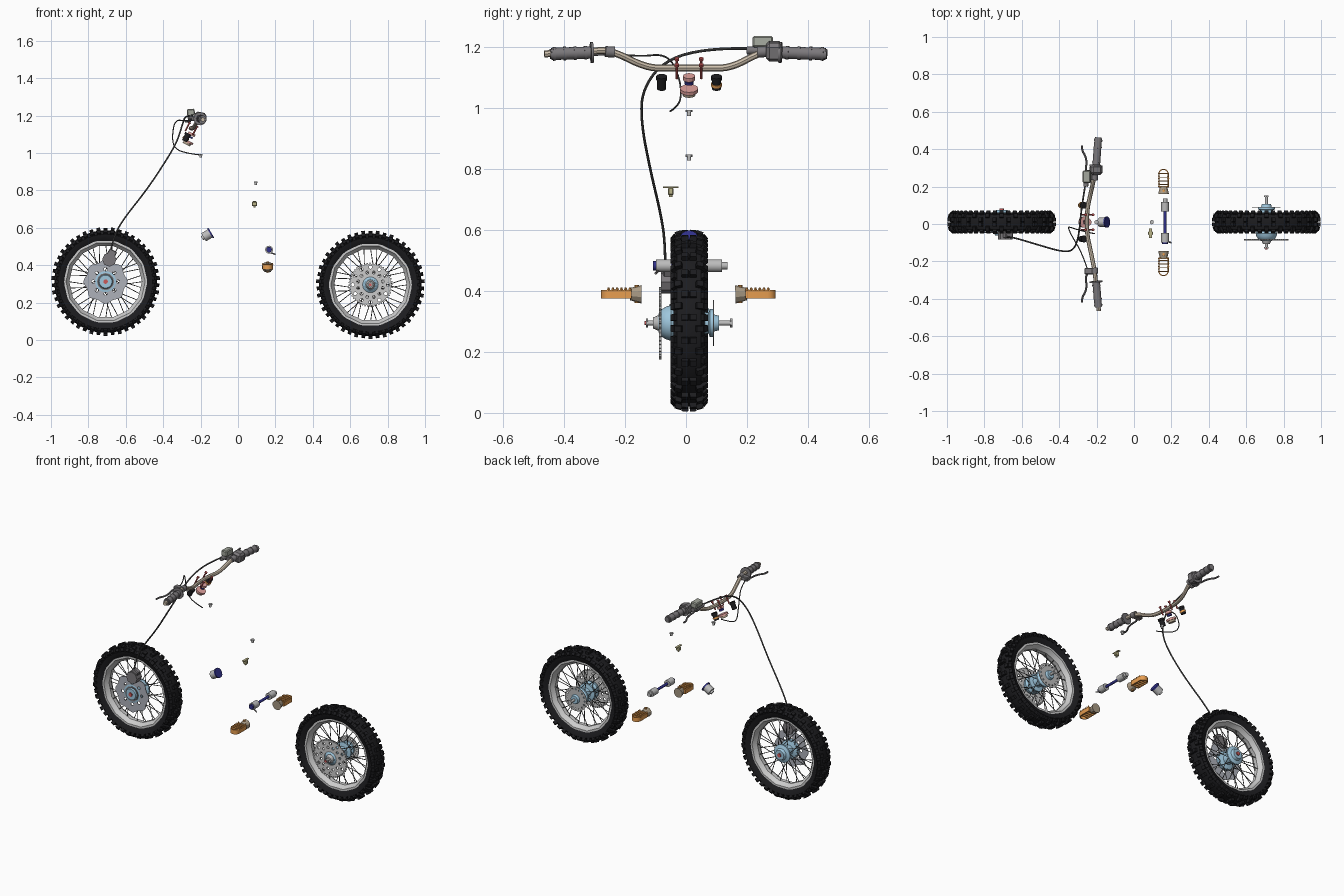
import bpy, bmesh, math
from math import sin, cos, pi
from mathutils import Vector, Matrix

if "Cube" in bpy.data.objects:
    bpy.data.objects.remove(bpy.data.objects["Cube"])

COL = dict(black=(.012, .012, .014), rim=(.68, .68, .68), steel=(.5, .5, .5), blue=(.35, .58, .74),
           red=(.6, .1, .1), pink=(.75, .36, .34), orange=(.8, .34, .08), tan=(.62, .53, .42),
           dark=(.2, .19, .2), olive=(.36, .38, .33), navy=(.03, .03, .25), brass=(.5, .46, .25),
           brown=(.4, .33, .24), plate=(.42, .44, .49), wire=(.1, .1, .1))
MATS = {}


def finish(name, mesh, mat):
    if mat not in MATS:
        MATS[mat] = bpy.data.materials.new(mat)
        MATS[mat].diffuse_color = (*COL[mat], 1)
    mesh.materials.clear()
    mesh.materials.append(MATS[mat])
    ob = bpy.data.objects.new(name, mesh)
    bpy.context.collection.objects.link(ob)
    return ob


def from_bm(name, bm, mat):
    bmesh.ops.recalc_face_normals(bm, faces=bm.faces)
    me = bpy.data.meshes.new(name)
    bm.to_mesh(me)
    bm.free()
    return finish(name, me, mat)


def add_cyl(bm, a, b, r0, r1=None, seg=16):
    a, b = Vector(a), Vector(b)
    m = Matrix.Translation((a + b) / 2) @ (b - a).to_track_quat('Z', 'Y').to_matrix().to_4x4()
    bmesh.ops.create_cone(bm, cap_ends=True, segments=seg, radius1=r0,
                          radius2=r0 if r1 is None else r1, depth=(b - a).length, matrix=m)


def cyl(name, a, b, r0, mat, r1=None, seg=16):
    bm = bmesh.new()
    add_cyl(bm, a, b, r0, r1, seg)
    return from_bm(name, bm, mat)


def box(name, c, size, mat, rot=0, bevel=.004):
    bm = bmesh.new()
    bmesh.ops.create_cube(bm, size=1, matrix=Matrix.Translation(c) @ Matrix.Rotation(rot, 4, 'Y') @ Matrix.Diagonal((*size, 1)))
    bmesh.ops.bevel(bm, geom=bm.edges[:], offset=bevel, segments=1, affect='EDGES')
    return from_bm(name, bm, mat)


def lathe(name, c, profile, mat, seg=32, closed=False):
    # profile of (y, radius) spun round the y axis through c
    bm = bmesh.new()
    rings = [[bm.verts.new((c[0] + r * cos(2 * pi * i / seg), c[1] + y, c[2] + r * sin(2 * pi * i / seg)))
              for i in range(seg)] for y, r in profile]
    for a, b in zip(rings, rings[1:] + (rings[:1] if closed else [])):
        for i in range(seg):
            j = (i + 1) % seg
            bm.faces.new((a[i], a[j], b[j], b[i]))
    if not closed:
        bm.faces.new(rings[0])
        bm.faces.new(rings[-1])
    return from_bm(name, bm, mat)


def curve_mesh(name, splines, mat, matrix=None, dim='3D', smooth=False, cyclic=False, **kw):
    cu = bpy.data.curves.new(name, 'CURVE')
    cu.dimensions = dim
    for k, v in kw.items():
        setattr(cu, k, v)
    for pts in splines:
        s = cu.splines.new('NURBS' if smooth else 'POLY')
        s.points.add(len(pts) - 1)
        for p, q in zip(s.points, pts):
            p.co = (*q, 1)
        s.use_cyclic_u = cyclic
        if smooth:
            s.order_u, s.use_endpoint_u, s.resolution_u = 3, True, 5
    tmp = bpy.data.objects.new("tmp", cu)
    bpy.context.collection.objects.link(tmp)
    me = bpy.data.meshes.new_from_object(tmp.evaluated_get(bpy.context.evaluated_depsgraph_get()))
    bpy.data.objects.remove(tmp)
    if matrix:
        me.transform(matrix)
    return finish(name, me, mat)


def tube(name, pts, r, mat, res=2):
    return curve_mesh(name, [pts], mat, smooth=True, bevel_depth=r, bevel_resolution=res, use_fill_caps=True)


def circle(x, y, r, n=12):
    return [(x + r * cos(2 * pi * i / n), y + r * sin(2 * pi * i / n), 0) for i in range(n)]


def plate(name, c, contours, mat, half, flat=False):
    # flat sheet with holes, facing y, or z when flat
    m = Matrix.Translation(c) @ (Matrix() if flat else Matrix.Rotation(pi / 2, 4, 'X'))
    return curve_mesh(name, contours, mat, m, dim='2D', cyclic=True, fill_mode='BOTH', extrude=half)


def hole_ring(n, ring, r, off=0, sides=10):
    return [circle(ring * cos(2 * pi * (i + off) / n), ring * sin(2 * pi * (i + off) / n), r, sides) for i in range(n)]


def wheel(tag, c):
    # tyre carcass
    half = [(.032, .213), (.046, .232), (.051, .252), (.04, .268), (.02, .274)]
    lathe(tag + "_tyre", c, [(-y, r) for y, r in half] + [(y, r) for y, r in half[::-1]], 'black', 64, True)
    # tread blocks
    bm = bmesh.new()
    n = 46
    for i in range(n):
        rows = [(.047, .262, .85, (.021, .019, .022))]
        rows.append((.013, .276, .05, (.02, .022, .028)) if i % 2 else (.033, .272, .3, (.02, .022, .026)))
        for y, r, tilt, size in rows:
            for s in (-1, 1):
                m = (Matrix.Translation(c) @ Matrix.Rotation(2 * pi * i / n, 4, 'Y') @ Matrix.Translation((0, s * y, r))
                     @ Matrix.Rotation(-s * tilt, 4, 'X') @ Matrix.Diagonal((*size, 1)))
                bmesh.ops.create_cube(bm, size=1, matrix=m)
    from_bm(tag + "_tread", bm, 'black')
    # rim
    lathe(tag + "_rim", c, [(-.038, .224), (-.038, .212), (-.024, .204), (-.012, .194), (.012, .194), (.024, .204),
                            (.038, .212), (.038, .224)], 'rim', 14, True)
    # spokes
    bm = bmesh.new()
    for i in range(36):
        s, t = (-1 if i % 2 else 1), (-1 if i % 4 < 2 else 1)
        a = 2 * pi * i / 36
        b = a + t * .45
        add_cyl(bm, (c[0] + .052 * cos(b), c[1] + s * .034, c[2] + .052 * sin(b)),
                (c[0] + .2 * cos(a), c[1] + s * .008, c[2] + .2 * sin(a)), .0022, seg=5)
    from_bm(tag + "_spokes", bm, 'wire')


FW, RW = Vector((-.708, .01, .312)), Vector((.708, .01, .295))
wheel("front", FW)
wheel("rear", RW)

# front hub, brake disc and caliper
lathe("front_hub", FW, [(-.072, .02), (-.072, .034), (-.06, .04), (-.058, .056), (-.034, .058), (-.026, .03), (.026, .03),
                        (.034, .056), (.042, .056), (.05, .036), (.066, .03), (.066, .018)], 'blue')
cyl("front_axle", FW - Vector((0, .078, 0)), FW + Vector((0, .072, 0)), .012, 'red')
wavy = [((.112 + .006 * cos(8 * t)) * cos(t), (.112 + .006 * cos(8 * t)) * sin(t), 0) for t in [2 * pi * i / 64 for i in range(64)]]
plate("front_brake_disc", FW + Vector((0, -.056, 0)), [wavy, circle(0, 0, .05, 24)] + hole_ring(8, .066, .009), 'plate', .002)
cyl("front_disc_bolts_ring", FW - Vector((0, .064, 0)), FW - Vector((0, .06, 0)), .046, 'dark', seg=12)
cyl("front_caliper", (-.688, -.082, .43), (-.688, -.032, .43), .038, 'dark', seg=8)
box("front_caliper_top", (-.675, -.06, .462), (.045, .03, .04), 'dark', .5)

# rear hub, axle, sprocket and brake disc
lathe("rear_hub", RW, [(-.1, .03), (-.09, .045), (-.075, .054), (-.06, .058), (-.045, .05), (-.028, .054), (-.024, .03), (.026, .03),
                       (.03, .054), (.04, .054), (.052, .036), (.064, .034), (.068, .046), (.078, .046), (.082, .028), (.098, .024)], 'blue')
cyl("rear_axle", RW + Vector((0, -.14, 0)), RW + Vector((0, .14, 0)), .008, 'steel')
cyl("rear_axle_spacer", RW + Vector((0, -.118, 0)), RW + Vector((0, -.095, 0)), .018, 'steel', .028)
for y in (-.142, .134):
    cyl("rear_axle_nut", RW + Vector((0, y, 0)), RW + Vector((0, y + .008, 0)), .014, 'steel', seg=6)
cyl("rear_axle_cap", RW + Vector((0, -.146, 0)), RW + Vector((0, -.141, 0)), .007, 'red')
teeth = [((.119 if i % 4 < 2 else .11) * cos(2 * pi * i / 192), (.119 if i % 4 < 2 else .11) * sin(2 * pi * i / 192), 0) for i in range(192)]
plate("rear_sprocket", RW + Vector((0, -.094, 0)), [teeth, circle(0, 0, .042, 24)] + hole_ring(12, .094, .009) + hole_ring(12, .068, .008, .5),
      'rim', .004)
plate("rear_brake_disc", RW + Vector((0, .08, 0)), [circle(0, 0, .076, 32), circle(0, 0, .03, 24)] + hole_ring(16, .062, .005), 'steel', .002)

# handlebar
tube("handlebar", [(-.188, -.465, 1.178), (-.205, -.3, 1.19), (-.212, -.24, 1.188), (-.235, -.13, 1.132), (-.252, -.05, 1.132),
                   (-.252, .07, 1.132), (-.235, .15, 1.132), (-.212, .25, 1.188), (-.205, .32, 1.184), (-.192, .46, 1.176)], .0115, 'tan')

# grips with ribs and flanges, levers and perches
for side, s in (("left", -1), ("right", 1)):
    a, b = Vector((-.203, s * .305, 1.183)), Vector((-.191, s * .45 + .008, 1.178))
    cyl(side + "_grip", a, b, .02, 'dark')
    for k in range(4):
        p = a.lerp(b, .15 + k * .25)
        cyl(side + "_grip_rib", p, p + (b - a) * .06, .0225, 'dark')
    cyl(side + "_grip_flange", a, a + (b - a) * .06, .035, 'dark')
    cyl(side + "_grip_end", b, b + (b - a) * .03, .017, 'dark')
    tube(side + "_lever", [(-.235, s * .25, 1.18), (-.262, s * .275, 1.18), (-.252, s * .33, 1.172), (-.262, s * .37, 1.168),
                           (-.278, s * .39, 1.167), (-.278, s * .42, 1.167)], .0055, 'dark')
    box(side + "_lever_perch", (-.235, s * .252, 1.183), (.06, .035, .025), 'dark')
    cyl(side + "_perch_clamp", (-.212, s * .235, 1.184), (-.209, s * .265, 1.186), .018, 'dark')
box("throttle_housing", (-.203, .29, 1.187), (.062, .055, .062), 'dark', .2, .012)
box("brake_reservoir", (-.252, .252, 1.217), (.042, .066, .036), 'olive', -.1, .005)
cyl("brake_master_cylinder", (-.258, .2, 1.19), (-.25, .29, 1.19), .013, 'dark')

# brake hose and clutch cable
tube("brake_hose", [(-.262, .2, 1.196), (-.282, .08, 1.198), (-.295, -.07, 1.16), (-.325, -.145, 1.06), (-.39, -.147, .95),
                    (-.49, -.118, .8), (-.61, -.082, .65), (-.665, -.068, .555), (-.685, -.068, .46)], .0045, 'wire')
tube("clutch_cable", [(-.25, -.24, 1.18), (-.275, -.16, 1.168), (-.335, -.06, 1.18), (-.352, -.02, 1.1), (-.345, -.015, 1.03),
                      (-.29, -.035, 1.0), (-.21, -.052, .99)], .003, 'wire')

# bar clamp studs, steering nuts and fork caps along the steering axis
A = Vector((.45, 0, .89))
for y in (-.03, .05):
    for dx in (-.02, .02):
        m = Vector((-.25 + dx, y, 1.13 - dx * .5))
        cyl("bar_clamp_stud", m - A * .026, m + A * .026, .0045, 'red', seg=8)
        cyl("bar_clamp_bolt_head", m + A * .02, m + A * .028, .008, 'red', seg=6)
for z, r, h, mat in ((1.1, .02, .014, 'pink'), (1.085, .015, .01, 'navy'), (1.06, .03, .012, 'pink'), (1.05, .022, .014, 'brown')):
    m = Vector((-.258 + (z - 1.08) * .5, .01, z))
    cyl("steering_nut", m - A * h / 2, m + A * h / 2, r, mat, seg=12)
for y in (-.08, .1):
    m = Vector((-.275, y, 1.085))
    cyl("fork_cap", m - A * .024, m + A * .022, .015, 'black')
    cyl("fork_cap_rim", m + A * .01, m + A * .022, .018, 'black')
cyl("fork_cap_collar", Vector((-.279, .1, 1.077)) - A * .005, Vector((-.279, .1, 1.077)) + A * .005, .018, 'orange')

# small frame bolts
for x, z in ((-.2, .985), (.095, .838)):
    cyl("frame_bolt", (x, .01, z - .01), (x, .01, z + .004), .007, 'steel')
    cyl("frame_bolt_head", (x, .01, z + .002), (x, .01, z + .01), .012, 'steel', seg=6)

# fuel tap
box("tap_bar", (.088, -.05, .74), (.016, .052, .005), 'brass', 0, .001)
box("tap_body", (.088, -.05, .727), (.026, .018, .024), 'brass', 0, .003)
cyl("tap_outlet", (.088, -.05, .708), (.088, -.05, .72), .006, 'brass')

# engine mount bush
B, C = Vector((.86, 0, .5)), Vector((-.165, .01, .56))
cyl("mount_bush", C - B * .022, C + B * .02, .025, 'steel')
cyl("mount_bush_cap", C + B * .018, C + B * .026, .03, 'navy')
cyl("mount_bush_pin", C - B * .032, C - B * .02, .012, 'steel')

# swingarm pivot
for a, b, r, mat in ((-.106, .13, .008, 'navy'), (-.108, -.096, .015, 'navy'), (-.098, -.048, .021, 'steel'),
                     (.066, .118, .021, 'steel'), (.116, .136, .012, 'steel')):
    cyl("swingarm_pivot", (.166, a, .483), (.166, b, .483), r, mat)
cyl("pivot_link", (.17, -.09, .468), (.2, -.1, .458), .004, 'dark', seg=8)

# foot pegs
def oval(w, y0, y1):
    n = 9
    end = [(w * cos(pi * i / n), y1 - w + w * sin(pi * i / n), 0) for i in range(n + 1)]
    return [(w, y0, 0)] + end + [(-w, y0, 0)]


for side, s, off in (("left", -1, .008), ("right", 1, 0)):
    ob = plate(side + "_peg_frame", (0, 0, 0), [oval(.028, .195, .295), oval(.022, .203, .289)], 'orange', .014, True)
    m = Matrix.Translation((.158, s * off * -1 if s > 0 else off + .008, .39)) @ Matrix.Diagonal((1, s, 1, 1))
    ob.data.transform(m)
    if s < 0:
        ob.data.flip_normals()
    y = lambda v: s * v + (.016 if s < 0 else 0)
    for k in range(4):
        box(side + "_peg_bar", (.158, y(.212 + k * .019), .392), (.045, .005, .026), 'orange', 0, .001)
    for k in range(6):
        for dx in (-.025, .025):
            cyl(side + "_peg_tooth", (.158 + dx, y(.2 + k * .014), .402), (.158 + dx, y(.2 + k * .014), .411), .006, 'orange', .003, 4)
    cyl(side + "_peg_hinge", (.158, y(.162), .389), (.158, y(.2), .39), .03, 'brown', .02, 10)
    cyl(side + "_peg_pin", (.158, y(.178), .36), (.158, y(.178), .42), .007, 'orange', seg=10)

# smooth round surfaces, keep hard edges
bpy.ops.object.select_all(action='DESELECT')
for o in bpy.context.scene.objects:
    o.select_set(True)
    bpy.context.view_layer.objects.active = o
bpy.ops.object.shade_smooth_by_angle(angle=math.radians(28))

for m in bpy.data.materials:
    if m.users and not m.is_grease_pencil:
        m.use_nodes = True
        m.node_tree.nodes["Principled BSDF"].inputs["Base Color"].default_value = m.diffuse_color
